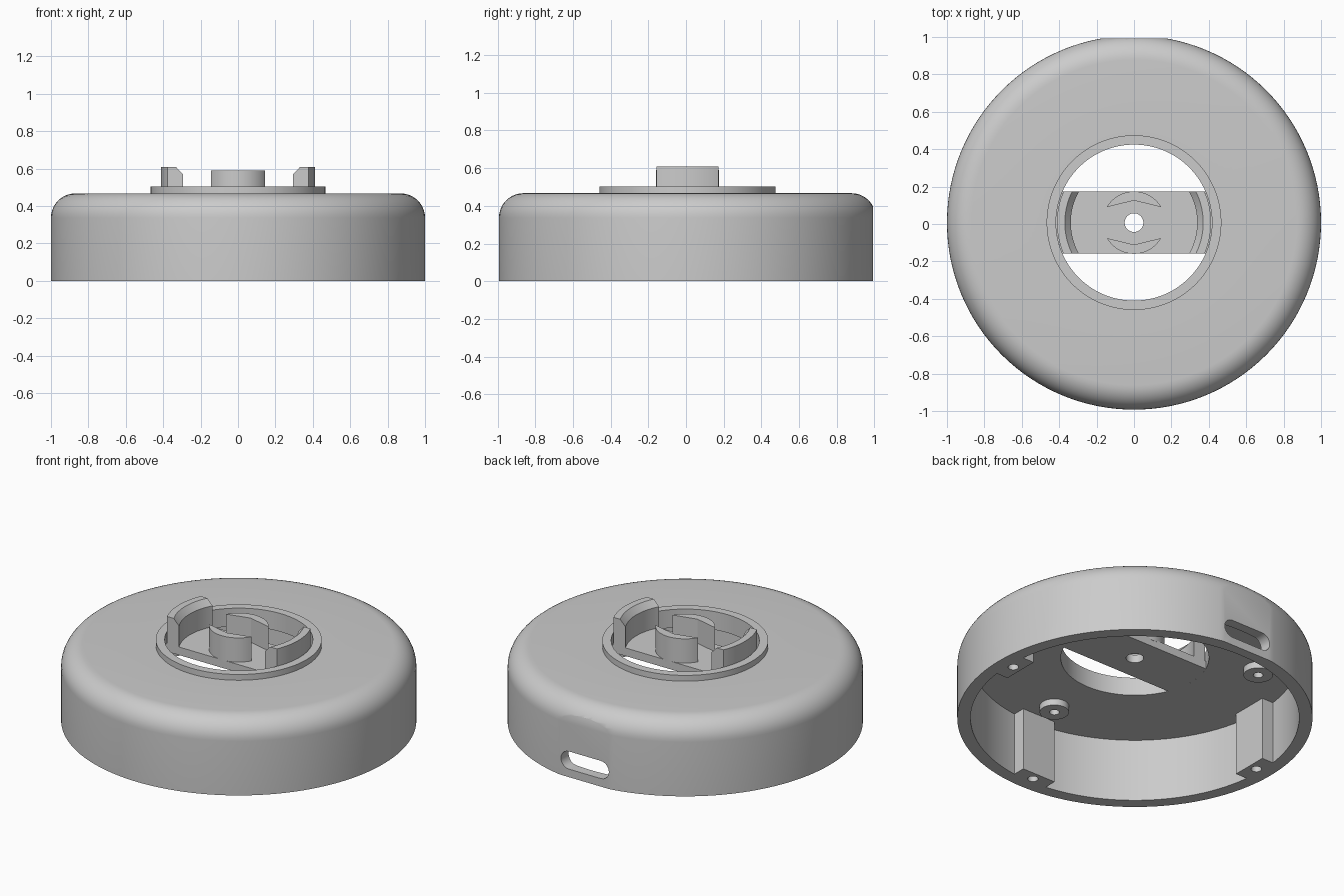
import bpy
import bmesh
from math import cos, sin, pi, radians, asin, atan2, hypot
from mathutils import Matrix

if "Cube" in bpy.data.objects:
    bpy.data.objects.remove(bpy.data.objects["Cube"], do_unlink=True)

grey = bpy.data.materials.new("plain grey")
grey.use_nodes = True
grey.diffuse_color = (0.6, 0.6, 0.6, 1)
grey.node_tree.nodes["Principled BSDF"].inputs["Base Color"].default_value = (0.6, 0.6, 0.6, 1)

OFFSET_Y = 0.0075
CEILING, TOP, RIM_TOP, BAR_TOP = 0.39, 0.467, 0.503, 0.44
OUTER, INNER, OPENING, BAR_HALF = 1.0, 0.925, 0.417, 0.165


def make(name, bm):
    """Turn a bmesh into a linked object with the single material."""
    bmesh.ops.remove_doubles(bm, verts=bm.verts, dist=1e-5)
    bmesh.ops.recalc_face_normals(bm, faces=bm.faces)
    mesh = bpy.data.meshes.new(name)
    bm.to_mesh(mesh)
    bm.free()
    mesh.materials.append(grey)
    ob = bpy.data.objects.new(name, mesh)
    bpy.context.collection.objects.link(ob)
    return ob


def prism(name, outline, z0, z1):
    """Extrude a flat (x, y) outline from z0 to z1."""
    bm = bmesh.new()
    face = bm.faces.new([bm.verts.new((x, y, z0)) for x, y in outline])
    new = bmesh.ops.extrude_face_region(bm, geom=[face])["geom"]
    verts = [g for g in new if isinstance(g, bmesh.types.BMVert)]
    bmesh.ops.translate(bm, verts=verts, vec=(0, 0, z1 - z0))
    return make(name, bm)


def revolve(name, profile, start=0.0, sweep=2 * pi, steps=128):
    """Spin a closed (radius, z) profile about the z axis."""
    bm = bmesh.new()
    face = bm.faces.new([bm.verts.new((r * cos(start), r * sin(start), z)) for r, z in profile])
    full = sweep > 6
    geom = list(face.verts) + list(face.edges) + ([] if full else [face])
    if full:
        bm.faces.remove(face)
    bmesh.ops.spin(bm, geom=geom, cent=(0, 0, 0), axis=(0, 0, 1), angle=sweep, steps=steps)
    return make(name, bm)


def arc(r, a0, a1, n):
    return [(r * cos(a0 + (a1 - a0) * i / n), r * sin(a0 + (a1 - a0) * i / n)) for i in range(n + 1)]


def disc(name, r, x, y, z0, z1, n=32):
    return prism(name, [(x + u, y + v) for u, v in arc(r, 0, 2 * pi, n)[:-1]], z0, z1)


def box(name, x0, x1, y0, y1, z0, z1):
    return prism(name, [(x0, y0), (x1, y0), (x1, y1), (x0, y1)], z0, z1)


def combine(ob, other, operation="DIFFERENCE"):
    """Apply a boolean and discard the helper."""
    mod = ob.modifiers.new("cut", "BOOLEAN")
    mod.operation, mod.object, mod.solver = operation, other, "EXACT"
    bpy.ops.object.select_all(action="DESELECT")
    bpy.context.view_layer.objects.active = ob
    ob.select_set(True)
    bpy.ops.object.modifier_apply(modifier=mod.name)
    bpy.data.objects.remove(other, do_unlink=True)


parts = []

# Round housing: wall, filleted shoulder, top plate and raised collar
fillet = 0.13
shoulder = [(OUTER - fillet + u, TOP - fillet + v) for u, v in arc(fillet, 0, pi / 2, 10)]
profile = [(INNER, 0), (OUTER, 0)] + shoulder + [
    (0.467, TOP), (0.467, RIM_TOP), (OPENING, RIM_TOP), (OPENING, CEILING), (INNER, CEILING)]
housing = revolve("housing", profile)

# Flat on the back with a rounded cable slot through it
combine(housing, box("flat_cutter", -0.6, 0.6, 0.985, 1.3, -0.1, 0.7))
slot_r, slot_half = 0.055, 0.165
outline = [(slot_half - slot_r + u, v) for u, v in arc(slot_r, -pi / 2, pi / 2, 10)]
outline += [(-x, -y) for x, y in outline]
slot = prism("slot_cutter", outline, -1.2, -0.8)
slot.data.transform(Matrix.Translation((0, 0, 0.105)) @ Matrix.Rotation(pi / 2, 4, "X"))
combine(housing, slot)
parts.append(housing)

# Cross bar spanning the opening, with a centre hole
half = asin(BAR_HALF / OPENING)
bar = prism("cross_bar", arc(OPENING, -half, half, 12) + arc(OPENING, pi - half, pi + half, 12),
            CEILING, BAR_TOP)
combine(bar, disc("hole_cutter", 0.05, 0, 0, 0.2, 0.6))
parts.append(bar)

# Curved lugs at both bar ends, chamfered on the inner top edge
lug_profile = [(0.338, BAR_TOP - 0.01), (0.412, BAR_TOP - 0.01), (0.412, 0.608), (0.37, 0.608), (0.338, 0.57)]
for side, turn in (("left", 0), ("right", pi)):
    lug = revolve(side + "_lug", lug_profile, turn - 0.6, 1.2, 24)
    combine(lug, box("trim", -1, 1, -BAR_HALF, BAR_HALF, 0, 1), "INTERSECT")
    parts.append(lug)

# Crescent bosses facing each other across the centre hole
tip = atan2(0.083, 0.145)
for side, s in (("back", 1), ("front", -1)):
    shape = arc(hypot(0.145, 0.083), tip, pi - tip, 20) + [(0, 0.118)]
    parts.append(prism(side + "_boss", [(x, s * y) for x, y in shape], BAR_TOP - 0.01, 0.59))

# Screw posts against the inside wall
for name, angle in (("left", 0), ("front", -90), ("right", 180)):
    post = box(name + "_screw_post", 0.84, 1, -0.115, 0.115, 0, CEILING + 0.01)
    combine(post, disc("trim", 0.935, 0, 0, -0.1, 0.6, 128), "INTERSECT")
    combine(post, disc("hole_cutter", 0.03, 0.893, 0, -0.1, 0.25, 24))
    post.data.transform(Matrix.Rotation(radians(angle), 4, "Z"))
    parts.append(post)

# Short hollow standoffs under the top plate
for name, angle in (("front", -90), ("left", 30), ("right", 150)):
    ring = [(0.028, 0.35), (0.083, 0.35), (0.083, CEILING + 0.005), (0.028, CEILING + 0.005)]
    standoff = revolve(name + "_standoff", ring, steps=32)
    a = radians(angle)
    standoff.data.transform(Matrix.Translation((0.705 * cos(a), 0.705 * sin(a), 0)))
    parts.append(standoff)

# Centre the model and smooth the round surfaces
bpy.ops.object.select_all(action="DESELECT")
for ob in parts:
    ob.data.transform(Matrix.Translation((0, OFFSET_Y, 0)))
    ob.select_set(True)
bpy.context.view_layer.objects.active = housing
bpy.ops.object.shade_smooth_by_angle(angle=radians(25))
